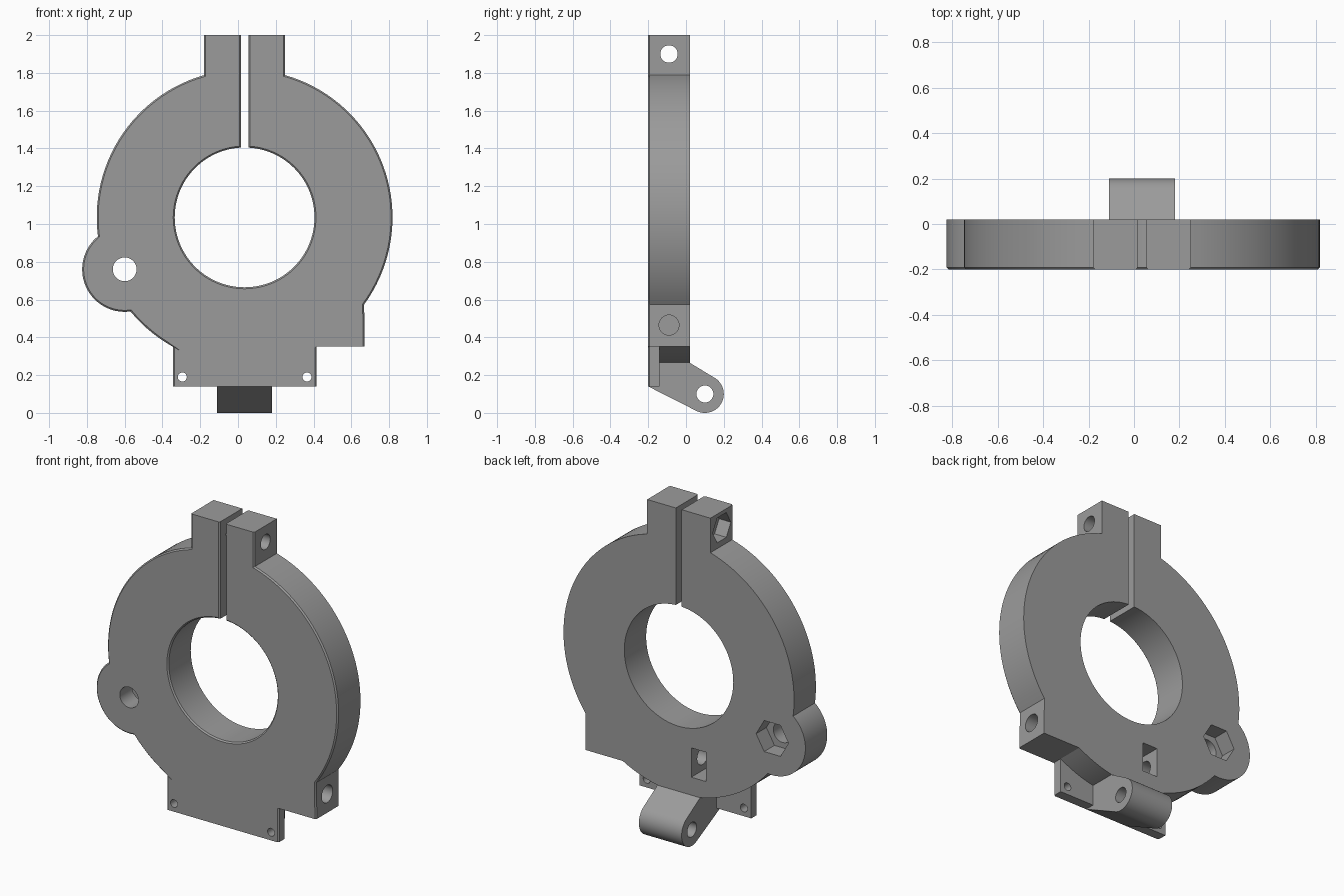
import bpy, bmesh, math
from mathutils import Matrix

if "Cube" in bpy.data.objects:
    bpy.data.objects.remove(bpy.data.objects["Cube"])

CX, CZ, R, RI = 0.035, 1.035, 0.783, 0.37      # ring centre, outer and inner radius
FRONT, BACK, MID = -0.2, 0.02, -0.09

grey = bpy.data.materials.new("grey")
grey.diffuse_color = (0.33, 0.33, 0.33, 1)
grey.use_nodes = True
grey.node_tree.nodes["Principled BSDF"].inputs["Base Color"].default_value = grey.diffuse_color


def arc(cx, cz, r, a0, a1, step=3):
    n = max(2, round(abs(a1 - a0) / step))
    angs = [math.radians(a0 + (a1 - a0) * i / n) for i in range(n + 1)]
    return [(cx + r * math.cos(a), cz + r * math.sin(a)) for a in angs]


def ang_at_x(x, r, sign):
    """Angle on the ring circle of radius r at a given x, upper or lower half."""
    return math.degrees(math.atan2(sign * math.sqrt(r * r - (x - CX) ** 2), x - CX))


def prism(name, pts, to3d, a, b, chamfer=None):
    """Extrude a 2D outline between a and b; optionally chamfer chosen front edges."""
    bm = bmesh.new()
    lo = [bm.verts.new(to3d(p, a)) for p in pts]
    hi = [bm.verts.new(to3d(p, b)) for p in pts]
    bm.faces.new(lo)
    bm.faces.new(hi)
    n = len(pts)
    for i in range(n):
        j = (i + 1) % n
        bm.faces.new((lo[i], lo[j], hi[j], hi[i]))
    bmesh.ops.recalc_face_normals(bm, faces=bm.faces)
    if chamfer:
        edges = [e for e in bm.edges if all(abs(v.co.y - FRONT) < 1e-5 for v in e.verts)
                 and chamfer((e.verts[0].co + e.verts[1].co) / 2)]
        bmesh.ops.bevel(bm, geom=edges, offset=0.008, segments=1, affect='EDGES')
    me = bpy.data.meshes.new(name)
    bm.to_mesh(me)
    bm.free()
    me.materials.append(grey)
    ob = bpy.data.objects.new(name, me)
    bpy.context.collection.objects.link(ob)
    return ob


def xz(p, d):
    return (p[0], d, p[1])


def yz(p, d):
    return (d, p[0], p[1])


def cut(ob, tool):
    m = ob.modifiers.new("cut", 'BOOLEAN')
    m.operation, m.solver, m.object = 'DIFFERENCE', 'EXACT', tool
    bpy.context.view_layer.objects.active = ob
    bpy.ops.object.modifier_apply(modifier=m.name)
    bpy.data.objects.remove(tool)


def bore(ob, to3d, c, r, a, b, sides=32):
    cut(ob, prism("cutter", arc(c[0], c[1], r, 0, 360, 360 / sides)[:-1], to3d, a, b))


# Clamp ring: split ring with ears, side lug and foot in a single outline
d2r = math.degrees
lug = (-0.6, 0.76, 0.225)
dx, dz = lug[0] - CX, lug[1] - CZ
dist = math.hypot(dx, dz)
mid = d2r(math.atan2(dz, dx)) % 360
half = d2r(math.acos((R * R + dist * dist - lug[2] ** 2) / (2 * R * dist)))
p1, p2 = arc(CX, CZ, R, mid - half, mid + half)[::1][0], arc(CX, CZ, R, mid - half, mid + half)[-1]
l1 = d2r(math.atan2(p1[1] - lug[1], p1[0] - lug[0])) % 360
l2 = d2r(math.atan2(p2[1] - lug[1], p2[0] - lug[0])) % 360
plate_l = ang_at_x(-0.345, R, -1) % 360
plate_r = ang_at_x(0.415, R, -1) % 360
foot_top = ang_at_x(0.668, R, -1)
base_arc = arc(CX, CZ, R, plate_l, plate_r)

outline = [(0.015, 2), (-0.18, 2)]
outline += arc(CX, CZ, R, ang_at_x(-0.18, R, 1), mid - half)
outline += arc(*lug, l1, l2, 4)[1:-1]
outline += arc(CX, CZ, R, mid + half, plate_l)
outline += base_arc[1:]
outline += [(0.67, base_arc[-1][1])]
outline += arc(CX, CZ, R, foot_top, ang_at_x(0.25, R, 1))
outline += [(0.25, 2), (0.055, 2)]
outline += arc(CX, CZ, RI, ang_at_x(0.055, RI, 1), ang_at_x(0.015, RI, 1) - 360)


def ring_edges(m):
    # no chamfer on ear tops, foot underside, or where the plate joins
    return m.z < 1.99 and not (m.z < 0.352 and m.x > -0.345)


ring = prism("clamp_ring", outline, xz, FRONT, BACK, ring_edges)
bore(ring, yz, (MID, 1.9), 0.046, -0.5, 0.5)                # ear screw hole
bore(ring, yz, (MID, 1.9), 0.088, -0.5, -0.1, 6)            # ear nut pocket
bore(ring, xz, lug[:2], 0.063, -0.5, 0.5)                   # lug screw hole
bore(ring, xz, lug[:2], 0.11, -0.08, 0.5, 6)                # lug nut pocket
bore(ring, yz, (MID, 0.465), 0.053, -0.25, 1)               # foot screw hole
slot = [(-0.15, 0.375), (-0.05, 0.375), (-0.05, 0.555), (-0.15, 0.555)]
cut(ring, prism("cutter", slot, xz, -0.175, 0.5))           # foot nut slot

# Thin mounting plate under the ring
plate = prism("mounting_plate", [(-0.345, 0.14), (0.415, 0.14)] + base_arc[::-1], xz,
              FRONT, -0.14, lambda m: abs(m.x - CX) > 0.379)
for x in (-0.295, 0.365):
    bore(plate, xz, (x, 0.19), 0.024, -0.5, 0.5, 24)

# Hinge knuckle reaching down and back
knuckle = [(-0.2, 0.14)] + arc(0.1, 0.1, 0.1, 243.1, 419, 5)
knuckle += [(0.02, 0.265), (0.01, 0.29), (-0.19, 0.29)]
hinge = prism("hinge_knuckle", knuckle, yz, -0.11, 0.18)
bore(hinge, yz, (0.1, 0.1), 0.045, -0.5, 0.5)

for ob in (ring, plate, hinge):
    bpy.ops.object.select_all(action='DESELECT')
    ob.select_set(True)
    bpy.context.view_layer.objects.active = ob
    bpy.ops.object.shade_smooth_by_angle(angle=math.radians(25))
